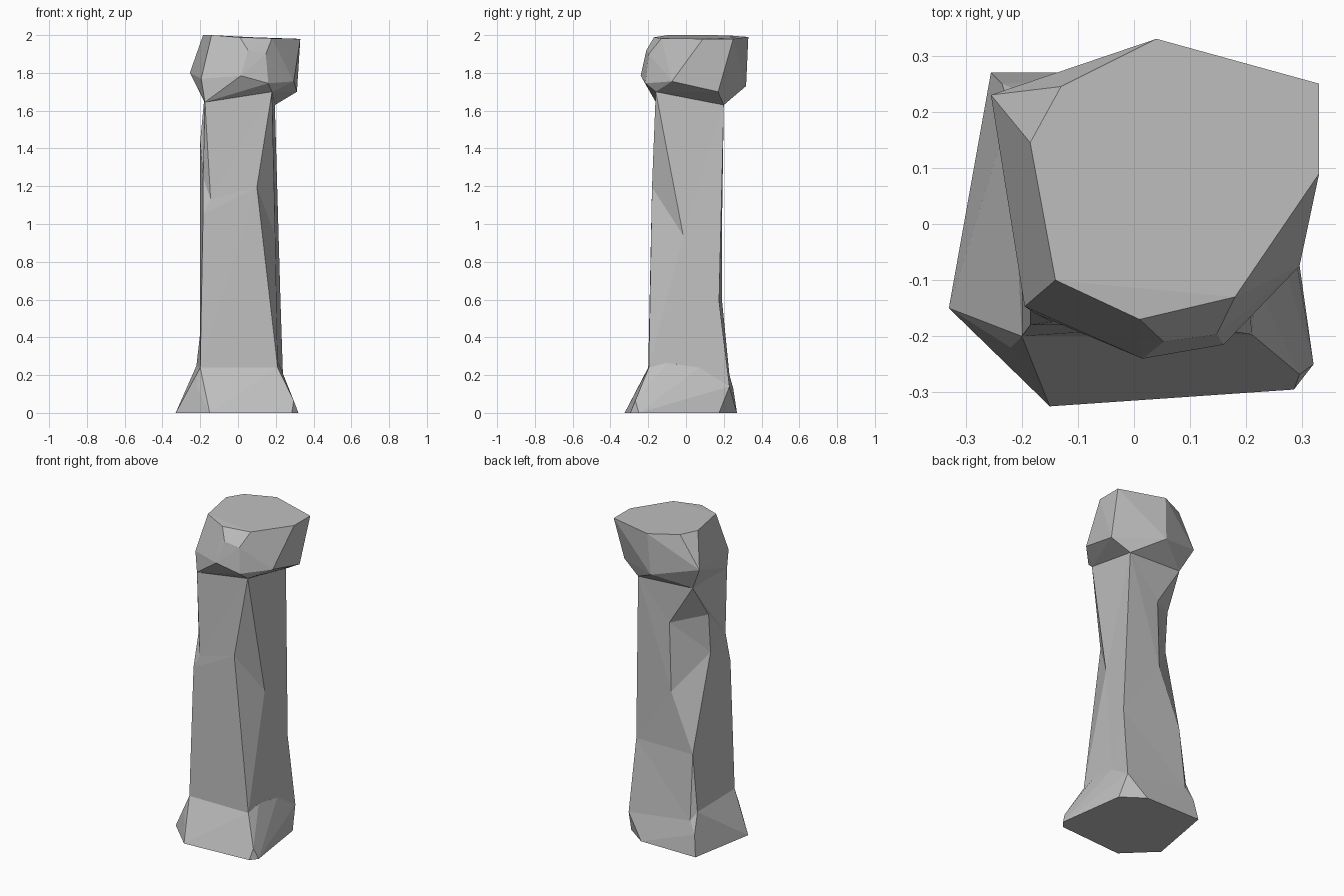
import bpy
import bmesh

default_cube = bpy.data.objects.get("Cube")
if default_cube:
    bpy.data.objects.remove(default_cube, do_unlink=True)

stone = bpy.data.materials.new("grey_stone")
stone.use_nodes = True
grey = (0.52, 0.52, 0.52, 1)
stone.diffuse_color = grey
stone.node_tree.nodes["Principled BSDF"].inputs["Base Color"].default_value = grey


def finish(bm, name):
    """Turn a bmesh into a flat-shaded stone object."""
    bmesh.ops.recalc_face_normals(bm, faces=bm.faces)
    mesh = bpy.data.meshes.new(name)
    bm.to_mesh(mesh)
    bm.free()
    mesh.materials.append(stone)
    part = bpy.data.objects.new(name, mesh)
    bpy.context.collection.objects.link(part)
    return part


def boulder(name, points):
    """Faceted convex block wrapped around its corner points."""
    bm = bmesh.new()
    for point in points:
        bm.verts.new(point)
    hull = bmesh.ops.convex_hull(bm, input=bm.verts)
    spare = {v for v in hull["geom_interior"] if isinstance(v, bmesh.types.BMVert)}
    bmesh.ops.delete(bm, geom=list(spare), context="VERTS")
    bmesh.ops.dissolve_limit(bm, angle_limit=0.03, verts=bm.verts, edges=bm.edges)
    return finish(bm, name)


def chiselled(name, corners, facets):
    """Block with hollows: named corners joined by facets."""
    bm = bmesh.new()
    verts = {key: bm.verts.new(point) for key, point in corners.items()}
    for facet in facets:
        bm.faces.new([verts[key] for key in facet.split()])
    return finish(bm, name)


# Corners where the shaft meets the base and the head
foot = {
    "foot_front_right": (-.2, -.2, .24),
    "foot_front_left": (.21, -.197, .24),
    "foot_side": (.225, .07, .24),
    "foot_back_left": (.24, .23, .14),
    "foot_back": (-.19, .23, .2),
    "foot_back_right": (-.22, .2, .25),
}
neck = {
    "neck_front_right": (-.175, -.16, 1.645),
    "neck_front_left": (.18, -.16, 1.7),
    "neck_back_left": (.195, .2, 1.63),
    "neck_back_right": (-.18, .19, 1.65),
}

# Flared base: ground outline, chipped corners, then the shaft foot
ground = [(-.33, -.15), (-.15, -.325), (.285, -.295), (.32, -.25),
          (.26, .175), (.125, .27), (-.255, .27)]
base_chips = [(-.22, -.22, .14), (.295, -.268, .065),
              (-.235, .25, .13), (.215, -.1, .265)]
boulder("base", [(x, y, 0) for x, y in ground] + base_chips + list(foot.values()))

# Shaft with a long bevel, a small front chip and a deep back gouge
shaft_corners = {
    **foot, **neck,
    "bevel_front": (.1, -.18, 1.195),
    "bevel_side": (.197, -.015, .94),
    "back_bulge": (.225, .175, .59),
    "chip_low": (-.185, -.18, 1.05),
    "chip_front": (-.145, -.175, 1.13),
    "chip_side": (-.185, -.13, 1.25),
    "gouge_back_high": (-.017, .19, 1.39),
    "gouge_back_low": (-.03, .19, .957),
    "gouge_side_high": (-.2, .06, 1.44),
    "gouge_side_low": (-.2, .04, 1.195),
    "gouge_tip": (-.18, .19, .6),
}
shaft_facets = [
    # front
    "foot_front_right foot_front_left bevel_front",
    "foot_front_right bevel_front chip_low",
    "chip_low bevel_front chip_front",
    "chip_front bevel_front neck_front_left",
    "chip_front neck_front_left neck_front_right",
    # front chip
    "chip_low chip_front chip_side",
    "chip_front neck_front_right chip_side",
    # long bevel
    "foot_front_left bevel_side bevel_front",
    "bevel_front bevel_side neck_front_left",
    # left side
    "neck_front_left bevel_side neck_back_left",
    "bevel_side back_bulge neck_back_left",
    "bevel_side foot_front_left foot_side",
    "bevel_side foot_side back_bulge",
    "back_bulge foot_side foot_back_left",
    # back
    "neck_back_left back_bulge gouge_back_low",
    "neck_back_left gouge_back_low gouge_back_high",
    "neck_back_left gouge_back_high neck_back_right",
    "back_bulge gouge_tip gouge_back_low",
    "back_bulge foot_back_left foot_back",
    "back_bulge foot_back gouge_tip",
    "foot_back foot_back_right gouge_tip",
    # gouge
    "neck_back_right gouge_back_high gouge_side_high",
    "gouge_back_high gouge_back_low gouge_side_low",
    "gouge_back_high gouge_side_low gouge_side_high",
    "gouge_back_low gouge_tip gouge_side_low",
    # right side
    "neck_back_right gouge_side_high chip_side",
    "neck_back_right chip_side neck_front_right",
    "gouge_side_high gouge_side_low chip_side",
    "gouge_side_low chip_low chip_side",
    "gouge_side_low gouge_tip foot_front_right",
    "gouge_side_low foot_front_right chip_low",
    "gouge_tip foot_back_right foot_front_right",
    # ends
    "neck_front_right neck_front_left neck_back_left neck_back_right",
    "foot_front_right foot_back_right foot_back foot_back_left foot_side foot_front_left",
]
chiselled("shaft", shaft_corners, shaft_facets)

# Head: slightly tilted top, chipped front, overhanging brow, then the neck
top = [(.04, .33, 1.99), (.33, .25, 1.98), (.33, .09, 1.98), (.18, -.13, 1.983),
       (.01, -.17, 1.988), (-.14, -.1, 2), (-.185, .145, 2), (-.13, .245, 1.997)]
front_chip = [(.053, -.21, 1.92), (.147, -.197, 1.9)]
brow = [(-.255, .23, 1.8), (-.195, -.147, 1.77), (.015, -.24, 1.785),
        (.16, -.215, 1.745), (.295, -.075, 1.755), (.312, .17, 1.7),
        (.025, .318, 1.73)]
boulder("head", top + front_chip + brow + list(neck.values()))
